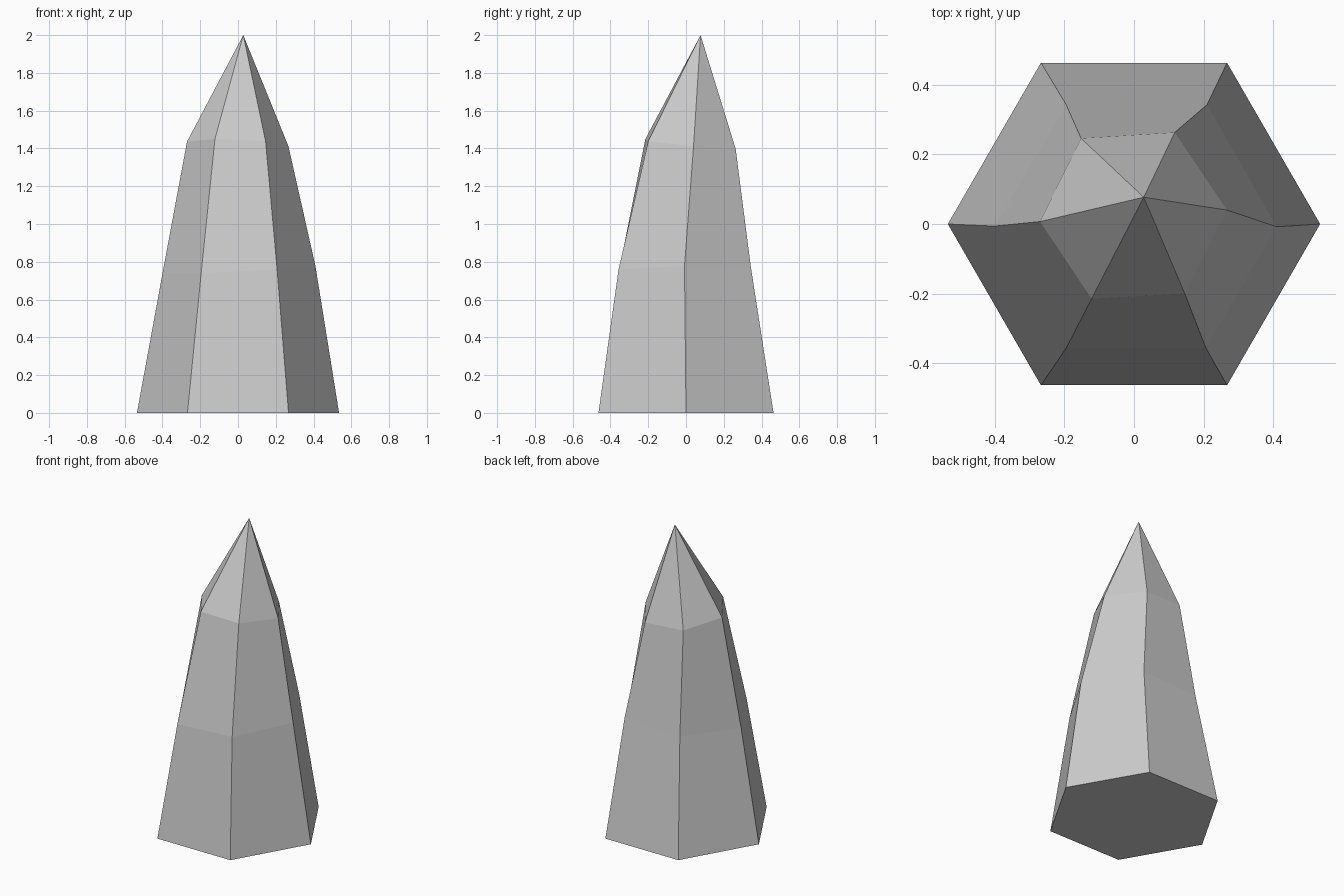
import bpy, bmesh
from math import cos, sin, pi

if "Cube" in bpy.data.objects:
    bpy.data.objects.remove(bpy.data.objects["Cube"])

# Hexagonal cross-sections from the base upwards, each slightly tilted and shifted
base = [(0.535 * cos(i * pi / 3), 0.535 * sin(i * pi / 3), 0) for i in range(6)]
mid = [(x, y, 0.757 + 0.05 * x + 0.02 * y) for x, y in
       [(0.41, -0.008), (0.21, 0.343), (-0.195, 0.343),
        (-0.40, -0.006), (-0.195, -0.357), (0.207, -0.357)]]
shoulder = [(x, y, 1.426 - 0.04 * x - 0.09 * y) for x, y in
            [(0.267, 0.04), (0.117, 0.263), (-0.152, 0.246),
             (-0.27, 0.007), (-0.122, -0.215), (0.146, -0.2)]]
apex = (0.028, 0.077, 2)

bm = bmesh.new()
rings = [[bm.verts.new(p) for p in ring] for ring in (base, mid, shoulder)]
tip = bm.verts.new(apex)

# Flat underside, faceted sides, pointed tip
bm.faces.new(rings[0][::-1])
for i in range(6):
    j = (i + 1) % 6
    for low, high in zip(rings, rings[1:]):
        bm.faces.new((low[i], low[j], high[j], high[i]))
    bm.faces.new((rings[-1][i], rings[-1][j], tip))

bmesh.ops.recalc_face_normals(bm, faces=bm.faces)
mesh = bpy.data.meshes.new("crystal")
bm.to_mesh(mesh)
bm.free()
bpy.context.collection.objects.link(bpy.data.objects.new("crystal", mesh))
